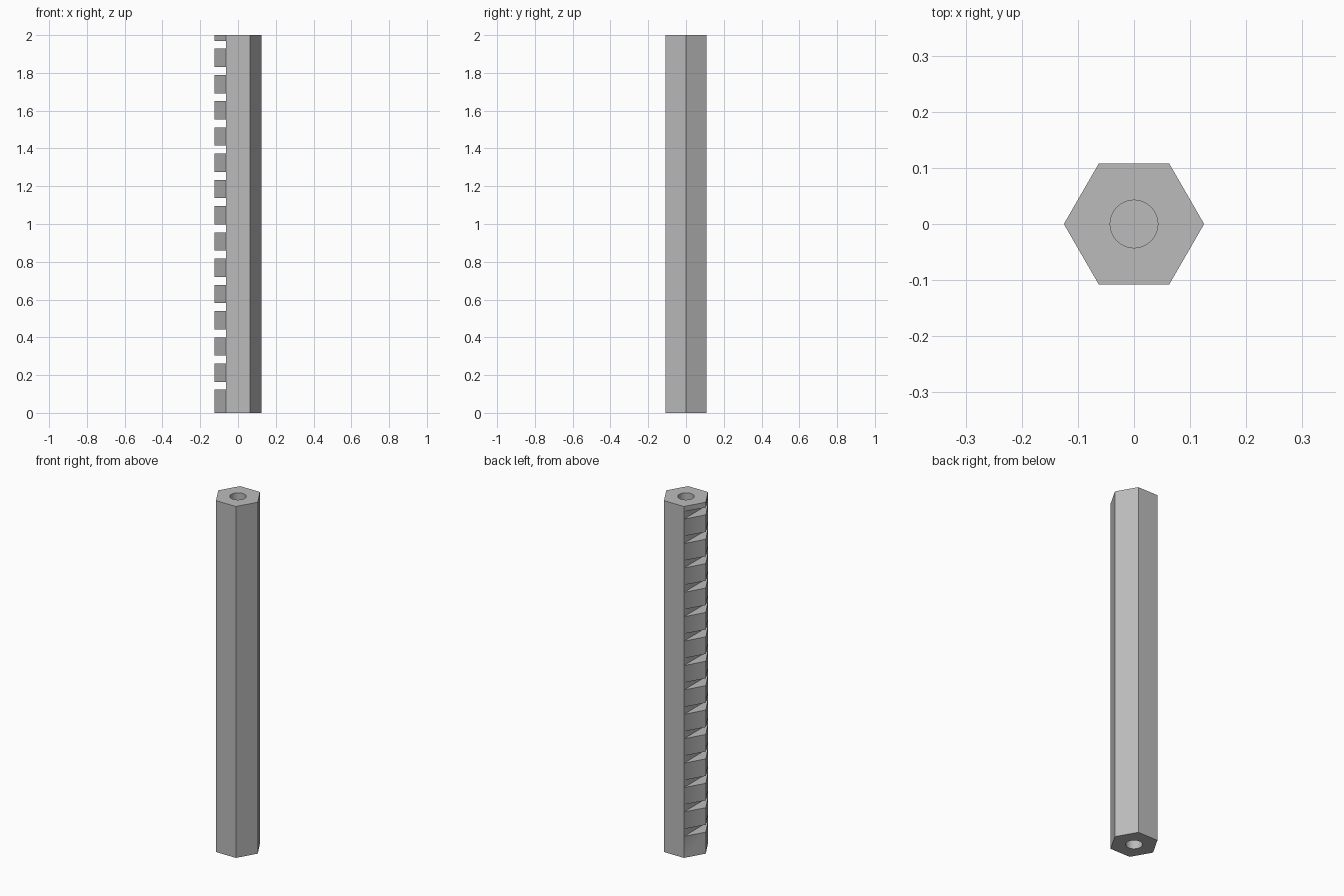
import bpy
import bmesh
from math import radians
from mathutils import Matrix, Vector

cube = bpy.data.objects.get("Cube")
if cube:
    bpy.data.objects.remove(cube, do_unlink=True)

LENGTH, RADIUS = 2.0, 0.125
HOLE_RADIUS, HOLE_DEPTH = 0.0425, 0.08
NOTCHES, PITCH, GAP, FIRST = 14, 0.1389, 0.0417, 0.1225


def make_object(name, bm):
    mesh = bpy.data.meshes.new(name)
    bm.to_mesh(mesh)
    bm.free()
    obj = bpy.data.objects.new(name, mesh)
    bpy.context.collection.objects.link(obj)
    return obj


def add_prism(bm, sides, radius, depth, z):
    bmesh.ops.create_cone(bm, cap_ends=True, segments=sides, radius1=radius,
                          radius2=radius, depth=depth,
                          matrix=Matrix.Translation((0, 0, z)))


def cut(target, cutter):
    mod = target.modifiers.new(cutter.name, 'BOOLEAN')
    mod.operation = 'DIFFERENCE'
    mod.solver = 'EXACT'
    mod.object = cutter
    cutter.hide_render = True
    cutter.hide_set(True)


# Hexagonal bar with a corner on each side of the x axis
bm = bmesh.new()
add_prism(bm, 6, RADIUS, LENGTH, LENGTH / 2)
corner = max(bm.verts, key=lambda v: v.co.x)
if corner.co.x < RADIUS * 0.99:
    bmesh.ops.rotate(bm, verts=bm.verts, cent=Vector(),
                     matrix=Matrix.Rotation(radians(30), 3, 'Z'))
bar = make_object("notched_bar", bm)

# Row of slots across the right-hand corner
bm = bmesh.new()
for i in range(NOTCHES):
    z = FIRST + GAP / 2 + i * PITCH
    place = Matrix.Translation((-RADIUS / 2 - 0.1002, 0, z))
    bmesh.ops.create_cube(bm, size=1,
                          matrix=place @ Matrix.Diagonal((0.2, 0.4, GAP, 1)))
cut(bar, make_object("notch_cutter", bm))

# Blind round hole in each end
bm = bmesh.new()
for z in (0, LENGTH):
    add_prism(bm, 48, HOLE_RADIUS, HOLE_DEPTH * 2, z)
cut(bar, make_object("hole_cutter", bm))

# Apply the cuts
bpy.context.view_layer.update()
graph = bpy.context.evaluated_depsgraph_get()
finished = bpy.data.meshes.new_from_object(bar.evaluated_get(graph))
bar.modifiers.clear()
bar.data = finished
for name in ("notch_cutter", "hole_cutter"):
    bpy.data.objects.remove(bpy.data.objects[name], do_unlink=True)

# Single grey finish
grey = bpy.data.materials.new("plain_grey")
grey.use_nodes = True
colour = (0.5, 0.5, 0.5, 1)
grey.diffuse_color = colour
grey.node_tree.nodes["Principled BSDF"].inputs["Base Color"].default_value = colour
bar.data.materials.clear()
bar.data.materials.append(grey)

# Smooth hole walls, crisp edges elsewhere
bpy.ops.object.select_all(action='DESELECT')
bar.select_set(True)
bpy.context.view_layer.objects.active = bar
bpy.ops.object.shade_smooth_by_angle(angle=radians(30))
